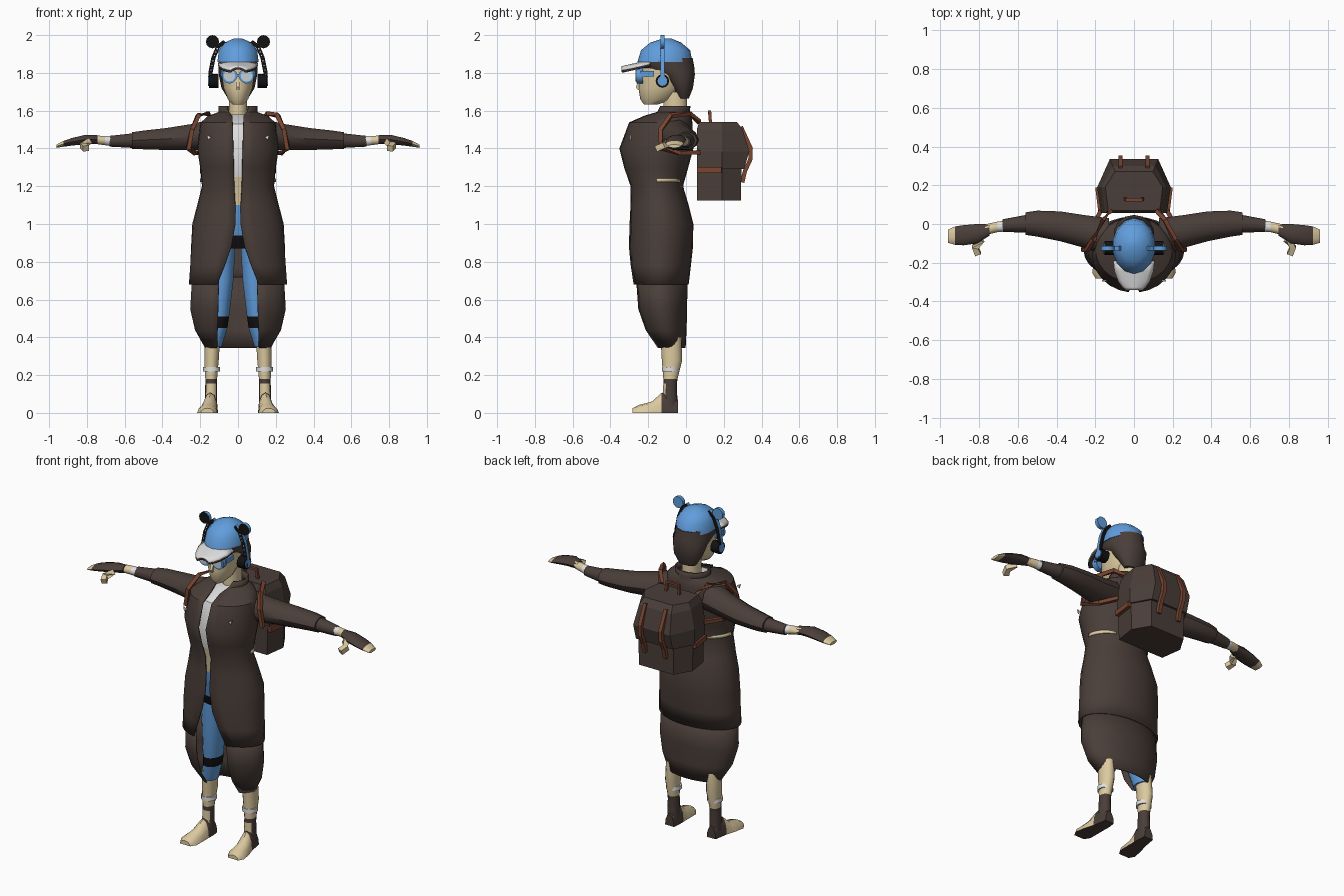
import bpy, bmesh
from math import sin, cos, pi, radians, asin, sqrt
from mathutils import Vector

cube = bpy.data.objects.get("Cube")
if cube:
    bpy.data.objects.remove(cube, do_unlink=True)


def material(name, r, g, b):
    m = bpy.data.materials.new(name)
    m.use_nodes = True
    m.diffuse_color = (r, g, b, 1)
    m.node_tree.nodes["Principled BSDF"].inputs["Base Color"].default_value = (r, g, b, 1)
    return m


brown = material("dark_brown_cloth", .068, .048, .041)
blue = material("sky_blue", .12, .34, .72)
skin = material("skin", .72, .59, .35)
white = material("off_white", .74, .74, .75)
black = material("black", .006, .006, .007)
tan = material("strap_leather", .19, .058, .03)
glass = material("lens_grey", .55, .62, .68)


def finish(name, bm, mats, rule=None, angle=40, thick=0, closed=True):
    """Turn a bmesh into a coloured, shaded object."""
    if closed:
        bmesh.ops.recalc_face_normals(bm, faces=bm.faces)
    bm.normal_update()
    if rule:
        for f in bm.faces:
            f.material_index = int(rule(f.calc_center_median(), f.normal))
    me = bpy.data.meshes.new(name)
    bm.to_mesh(me)
    bm.free()
    ob = bpy.data.objects.new(name, me)
    bpy.context.collection.objects.link(ob)
    for m in mats:
        me.materials.append(m)
    if thick:
        mod = ob.modifiers.new("thickness", "SOLIDIFY")
        mod.thickness, mod.offset = thick, 0
    bpy.ops.object.select_all(action='DESELECT')
    ob.select_set(True)
    bpy.context.view_layer.objects.active = ob
    if angle:
        bpy.ops.object.shade_smooth_by_angle(angle=radians(angle))
    return ob


def loft(name, rings, mats, closed=True, **kw):
    """Skin a list of equal point rings; closed ones get end caps."""
    bm = bmesh.new()
    rows = [[bm.verts.new(p) for p in r] for r in rings]
    n = len(rows[0])
    for a, b in zip(rows, rows[1:]):
        for i in range(n if closed else n - 1):
            j = (i + 1) % n
            bm.faces.new((a[i], a[j], b[j], b[i]))
    if closed:
        bm.faces.new(rows[0])
        bm.faces.new(rows[-1])
    return finish(name, bm, mats, closed=closed, **kw)


def arc(z, w, yf, yb, a0, a1, n=24):
    """Horizontal arc; angle 0 is the front."""
    yc, d = (yf + yb) / 2, (yb - yf) / 2
    ang = [a0 + (a1 - a0) * i / n for i in range(n + 1)]
    return [(w * sin(a), yc - d * cos(a), z) for a in ang]


def level(z, w, yf, yb, x=0, n=14):
    return [(p[0] + x, p[1], p[2]) for p in arc(z, w, yf, yb, 0, 2 * pi, n)[:-1]]


def open_ring(z, w, yf, yb, gap):
    g = asin(gap / w)
    return arc(z, w, yf, yb, g, 2 * pi - g)


def across(s, x, y, z, ry, rz, n=10):
    """Section of a part that runs along x."""
    return [(s * x, y + ry * cos(2 * pi * i / n), z + rz * sin(2 * pi * i / n)) for i in range(n)]


def disc(name, at, axis, r, depth, mats, rule=None, n=12):
    bm = bmesh.new()
    bmesh.ops.create_cone(bm, cap_ends=True, segments=n, radius1=r, radius2=r, depth=depth)
    q = Vector((0, 0, 1)).rotation_difference(Vector(axis))
    for v in bm.verts:
        v.co = q @ v.co + Vector(at)
    return finish(name, bm, mats, rule)


def box(name, at, size, mat):
    bm = bmesh.new()
    bmesh.ops.create_cube(bm, size=1)
    for v in bm.verts:
        v.co = Vector(a + c * s for a, c, s in zip(at, v.co, size))
    return finish(name, bm, [mat], angle=0)


def strap(name, pts, mat, r=.011, rule=None, mats=None):
    """Square bar along a path."""
    pts = [Vector(p) for p in pts]
    rings = []
    for i, p in enumerate(pts):
        t = (pts[min(i + 1, len(pts) - 1)] - pts[max(i - 1, 0)]).normalized()
        u = t.cross(Vector((0, 1, 0)) if abs(t.y) < .8 else Vector((1, 0, 0))).normalized()
        v = t.cross(u)
        rings.append([p + r * (a * u + b * v) for a, b in ((1, 1), (-1, 1), (-1, -1), (1, -1))])
    return loft(name, rings, mats or [mat], angle=0, rule=rule)


# Long coat, open at the front: z, half width, front y, back y, half gap
coat = [(1.625, .1, -.15, .02, .06), (1.59, .1, -.16, .015, .045), (1.57, .155, -.22, .025, .03),
        (1.535, .195, -.3, .03, .028), (1.4, .212, -.35, .035, .025), (1.3, .197, -.325, .008, .022),
        (1.2, .187, -.29, -.02, .02), (1.1, .212, -.29, .01, .014), (1, .238, -.295, .035, .014),
        (.88, .245, -.3, .033, .035), (.78, .25, -.295, .022, .07), (.68, .256, -.288, .01, .11)]
loft("coat", [open_ring(*r) for r in coat], [brown], closed=False, thick=.008)
under = [(.72, .24, -.275, .005, .1), (.55, .25, -.262, .003, .105),
         (.44, .225, -.225, 0, .108), (.345, .172, -.165, -.005, .11)]
loft("under_skirt", [open_ring(*r) for r in under], [brown], closed=False, thick=.006)

# Body inside the coat: shirt, bare waist, trousers, dark seat
body = [(1.58, .06, -.17, 0), (1.53, .15, -.27, 0), (1.4, .18, -.325, .01), (1.25, .165, -.29, -.02),
        (1.1, .18, -.27, 0), (.94, .19, -.255, .01), (.87, .17, -.22, -.02)]
loft("torso", [level(*r) for r in body], [white, skin, blue, black],
     rule=lambda c, n: 0 if c.z > 1.25 else 1 if c.z > 1.1 else 2 if c.z > .94 else 3)

# Coat details: side slits and small chest patches
for s, side in ((1, "left"), (-1, "right")):
    loft(side + "_coat_slit", [arc(z, .198, -.3, -.012, s * pi / 2, s * 2.6, 6) for z in (1.242, 1.222)],
         [skin], closed=False, thick=.004)
    patch = [(s * .165, 1.472), (s * .143, 1.46), (s * .158, 1.445)]
    loft(side + "_chest_patch", [[(x, y, z) for x, z in patch] for y in (-.298, -.29)], [white], angle=0)

# Arms, wrists and hands
for s, side in ((1, "left"), (-1, "right")):
    sleeve = [(.13, -.07, 1.475, .1, .085), (.25, -.04, 1.46, .085, .072), (.38, -.012, 1.45, .077, .061),
              (.5, .002, 1.445, .067, .052), (.56, .002, 1.442, .058, .046)]
    loft(side + "_sleeve", [across(s, *r) for r in sleeve], [brown])
    cuff = [(.54, .002, 1.442, .048, .042), (.68, -.008, 1.438, .032, .03)]
    loft(side + "_forearm", [across(s, *r) for r in cuff], [brown])
    wrist = [(.66, -.01, 1.438, .028, .028), (.705, -.015, 1.442, .027, .026), (.77, -.03, 1.447, .028, .022)]
    loft(side + "_wrist", [across(s, *r) for r in wrist], [white, skin], rule=lambda c, n: abs(c.x) > .7)
    hand = [(.745, -.03, 1.447, .03, .024), (.81, -.05, 1.447, .05, .026), (.88, -.058, 1.435, .052, .021),
            (.925, -.06, 1.424, .047, .016), (.96, -.063, 1.412, .034, .009)]
    loft(side + "_hand", [across(s, *r) for r in hand], [brown, skin], rule=lambda c, n: abs(c.x) > .925)
    strap(side + "_thumb", [(s * .79, -.08, 1.435), (s * .82, -.12, 1.415), (s * .805, -.155, 1.4)], skin, .016)

# Legs and feet
for s, side in ((1, "left"), (-1, "right")):
    thigh = [(.92, .075, -.2, -.03, .085), (.7, .062, -.19, -.04, .085), (.51, .052, -.17, -.03, .098),
             (.45, .05, -.16, -.03, .105), (.35, .044, -.14, -.025, .13)]
    loft(side + "_legging", [level(z, w, f, b, s * x) for z, w, f, b, x in thigh], [blue, black],
         rule=lambda c, n: .45 < c.z < .51)
    shin = [(.4, .042, -.135, -.025, .135), (.28, .039, -.128, -.02, .14), (.18, .032, -.12, -.045, .142),
            (.155, .032, -.12, -.048, .142), (.04, .034, -.125, -.045, .143)]
    loft(side + "_shin", [level(z, w, f, b, s * x) for z, w, f, b, x in shin], [skin, brown],
         rule=lambda c, n: c.z < .18 and (c.z > .155 or n.y > -.45))
    disc(side + "_anklet", (s * .14, -.082, .23), (0, 0, 1), .045, .024, [white])
    foot = [(-.042, .142, .03, .07), (-.09, .143, .037, .12), (-.13, .147, .04, .105), (-.18, .155, .048, .06),
            (-.25, .162, .054, .042), (-.282, .163, .035, .025)]
    loft(side + "_foot", [[(s * x + w * cos(a), y, max(0, h * sin(a)))
                           for a in [2 * pi * i / 12 for i in range(12)]] for y, x, w, h in foot],
         [skin, brown], rule=lambda c, n: c.y > -.12 or n.z < -.5)

# Head, neck and hair
loft("neck", [level(z, .05, -.12, .005) for z in (1.55, 1.7)], [skin])
face = [(1.632, .028, -.222, -.15), (1.66, .055, -.242, -.07), (1.72, .078, -.252, -.02),
        (1.8, .09, -.245, .015), (1.88, .095, -.24, .015)]
loft("face", [level(*r) for r in face], [skin])
strap("nose", [(0, -.24, 1.765), (0, -.257, 1.725), (0, -.25, 1.715)], skin, .008)
hair = [(1.665, .055, -.04, .015), (1.72, .09, -.075, .037), (1.79, .104, -.14, .047),
        (1.83, .107, -.245, .044), (1.88, .106, -.25, .035)]
loft("hair", [level(*r) for r in hair], [brown])

# Cap with brim
cap = [(1.858, .112, -.257, .034), (1.92, .104, -.238, .022), (1.96, .075, -.19, -.025), (1.983, .02, -.12, -.08)]
loft("cap", [level(*r) for r in cap], [blue])
for name, mat, dz in (("brim", white, 0), ("brim_underside", brown, -.009)):
    rows = []
    for t in (0, .35, .7, .9, 1):
        w = .105 * sqrt(1 - .85 * t * t)
        rows.append([(w * k / 4, -.19 - .15 * t, 1.866 + dz - .035 * t - .018 * (k / 4) ** 2)
                     for k in range(-4, 5)])
    loft(name, rows, [mat], closed=False, thick=.009)

# Goggles
for s, side in ((1, "left"), (-1, "right")):
    disc(side + "_goggle_frame", (s * .045, -.245, 1.785), (0, 1, 0), .041, .036, [blue])
    disc(side + "_goggle_lens", (s * .045, -.264, 1.785), (0, 1, 0), .031, .006, [glass])
    box(side + "_goggle_side", (s * .083, -.205, 1.795), (.014, .07, .028), blue)
box("goggle_bridge", (0, -.258, 1.785), (.03, .016, .016), blue)

# Headphones with round ears
for s, side in ((1, "left"), (-1, "right")):
    path = [(s * .07, -.125, 1.965), (s * .105, -.125, 1.94), (s * .13, -.125, 1.88),
            (s * .146, -.125, 1.8), (s * .148, -.125, 1.74)]
    strap(side + "_headphone_band", path, black, .011, lambda c, n: abs(n.y) < .5, [black, blue])
    for a, b in zip(path[1:], path[2:]):
        for k in (.2, .5, .8):
            p = Vector(a).lerp(Vector(b), k)
            box(side + "_band_stud", (p.x, p.y - .011, p.z), (.006, .004, .006), white)
    disc(side + "_round_ear", (s * .135, -.125, 1.965), (0, 1, 0), .035, .022, [black, blue],
         lambda c, n: n.y > -.5)
    disc(side + "_ear_cup", (s * .128, -.125, 1.757), (1, 0, 0), .036, .05, [black])
    disc(side + "_ear_cup_plate", (s * .154, -.125, 1.757), (1, 0, 0), .026, .008, [blue])


# Backpack
def pack_ring(z, k, y1, y0=.057):
    return [(k * x, y, z) for x, y in ((.17, y0), (.19, .19), (.125, y1), (-.125, y1), (-.19, .19), (-.17, y0))]


loft("pack_body", [pack_ring(1.125, .93, .29), pack_ring(1.33, .96, .295)], [brown], angle=0)
loft("pack_lid", [pack_ring(1.29, 1, .308), pack_ring(1.385, 1, .335), pack_ring(1.5, .88, .3),
                  pack_ring(1.54, .78, .27, .07)], [brown], angle=0)
strap("pack_handle", [(-.045, .13, 1.53), (-.04, .125, 1.595), (.04, .125, 1.595), (.045, .13, 1.53)], tan, .008)
for s, side in ((1, "left"), (-1, "right")):
    strap(side + "_lid_strap", [(s * .07, .29, 1.515), (s * .07, .343, 1.4), (s * .07, .34, 1.34),
                                (s * .07, .312, 1.28), (s * .07, .298, 1.22)], tan, .011)
    strap(side + "_pocket_strap", [(s * .168, .06, 1.285), (s * .184, .19, 1.285)], tan, .016)
    strap(side + "_shoulder_strap", [(s * .12, .07, 1.54), (s * .16, .02, 1.585), (s * .21, -.08, 1.575),
                                     (s * .243, -.135, 1.5), (s * .262, -.135, 1.4), (s * .225, -.03, 1.375),
                                     (s * .17, .07, 1.38)], tan, .011)
